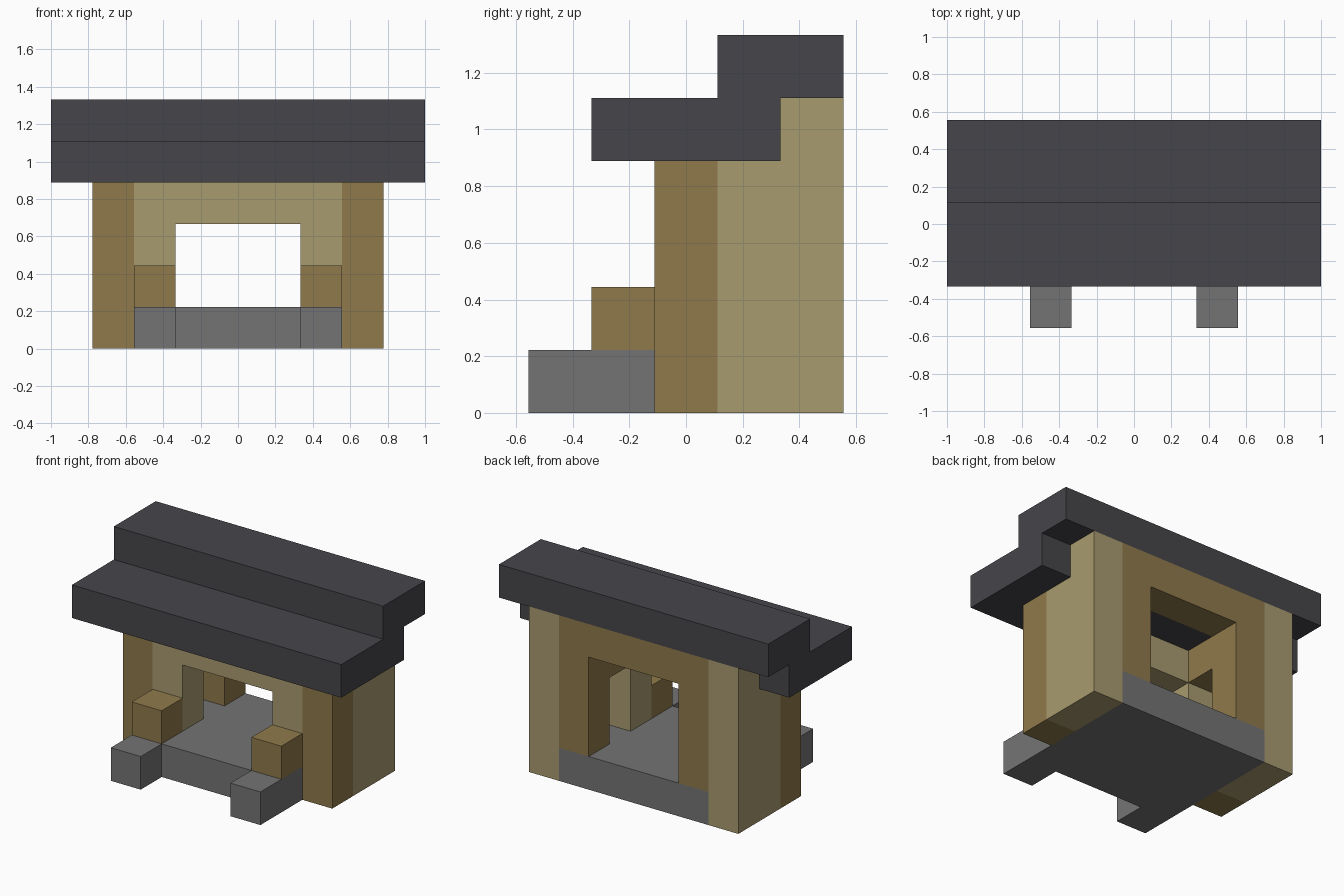
import bpy
import bmesh
from mathutils import Vector

U = 2 / 9  # one building block

cube = bpy.data.objects.get("Cube")
if cube:
    bpy.data.objects.remove(cube, do_unlink=True)


def material(name, srgb):
    rgb = [((c / 255 + 0.055) / 1.055) ** 2.4 for c in srgb]
    mat = bpy.data.materials.new(name)
    mat.use_nodes = True
    mat.diffuse_color = (*rgb, 1)
    shader = mat.node_tree.nodes["Principled BSDF"]
    shader.inputs["Base Color"].default_value = (*rgb, 1)
    shader.inputs["Roughness"].default_value = 0.9
    return mat


pale_wood = material("pale wood", (169, 155, 111))
brown_wood = material("brown wood", (144, 122, 76))
stone = material("grey stone", (116, 116, 116))
slate = material("dark slate", (70, 69, 74))


def prism(name, axis, profile, start, end, mat):
    """Extrude a flat profile along an axis; sizes are in blocks."""
    bm = bmesh.new()
    verts = []
    for p in profile:
        co = list(p)
        co.insert("xyz".index(axis), start)
        verts.append(bm.verts.new(Vector(co) * U))
    face = bm.faces.new(verts)
    shift = Vector([(end - start) * U if a == axis else 0 for a in "xyz"])
    grown = bmesh.ops.extrude_face_region(bm, geom=[face], use_keep_orig=True)
    bmesh.ops.translate(bm, vec=shift, verts=[
        v for v in grown["geom"] if isinstance(v, bmesh.types.BMVert)])
    bmesh.ops.recalc_face_normals(bm, faces=bm.faces[:])
    mesh = bpy.data.meshes.new(name)
    bm.to_mesh(mesh)
    bm.free()
    mesh.materials.append(mat)
    obj = bpy.data.objects.new(name, mesh)
    bpy.context.collection.objects.link(obj)
    return obj


def rect(a0, a1, b0, b1):
    return [(a0, b0), (a1, b0), (a1, b1), (a0, b1)]


def mirrored(half):
    return half + [(-a, b) for a, b in reversed(half)]


def portal(opening_top, top):
    """Wall outline with a central doorway, standing on the floor."""
    return mirrored([(1.5, opening_top), (1.5, 1), (2.5, 1), (2.5, top)])


# Floor slab with two front prongs
prism("floor", "z", mirrored(
    [(1.5, -1.5), (1.5, -2.5), (2.5, -2.5), (2.5, 2.5)]), 0, 1, stone)

# Front and back walls with doorways
prism("front_wall", "y", portal(3, 4), -0.5, 0.5, pale_wood)
prism("back_wall", "y", portal(4, 5), 1.5, 2.5, brown_wood)

# Paired parts on both sides
side_outline = [(0.5, 0), (2.5, 0), (2.5, 5), (1.5, 5), (1.5, 4), (0.5, 4)]
for side, s in (("left", 1), ("right", -1)):
    inner, middle, outer = 1.5 * s, 2.5 * s, 3.5 * s
    prism(side + "_wall", "x", side_outline, middle, outer, pale_wood)
    prism(side + "_front_post", "x", rect(-0.5, 0.5, 0, 4), middle, outer, brown_wood)
    prism(side + "_front_block", "x", rect(-1.5, -0.5, 1, 2), inner, middle, brown_wood)
    prism(side + "_inner_bracket", "x", rect(0.5, 1.5, 3, 4), inner, middle, brown_wood)

# Stepped roof
roof_outline = [(-1.5, 4), (1.5, 4), (1.5, 5), (2.5, 5),
                (2.5, 6), (0.5, 6), (0.5, 5), (-1.5, 5)]
prism("roof", "x", roof_outline, -4.5, 4.5, slate)
